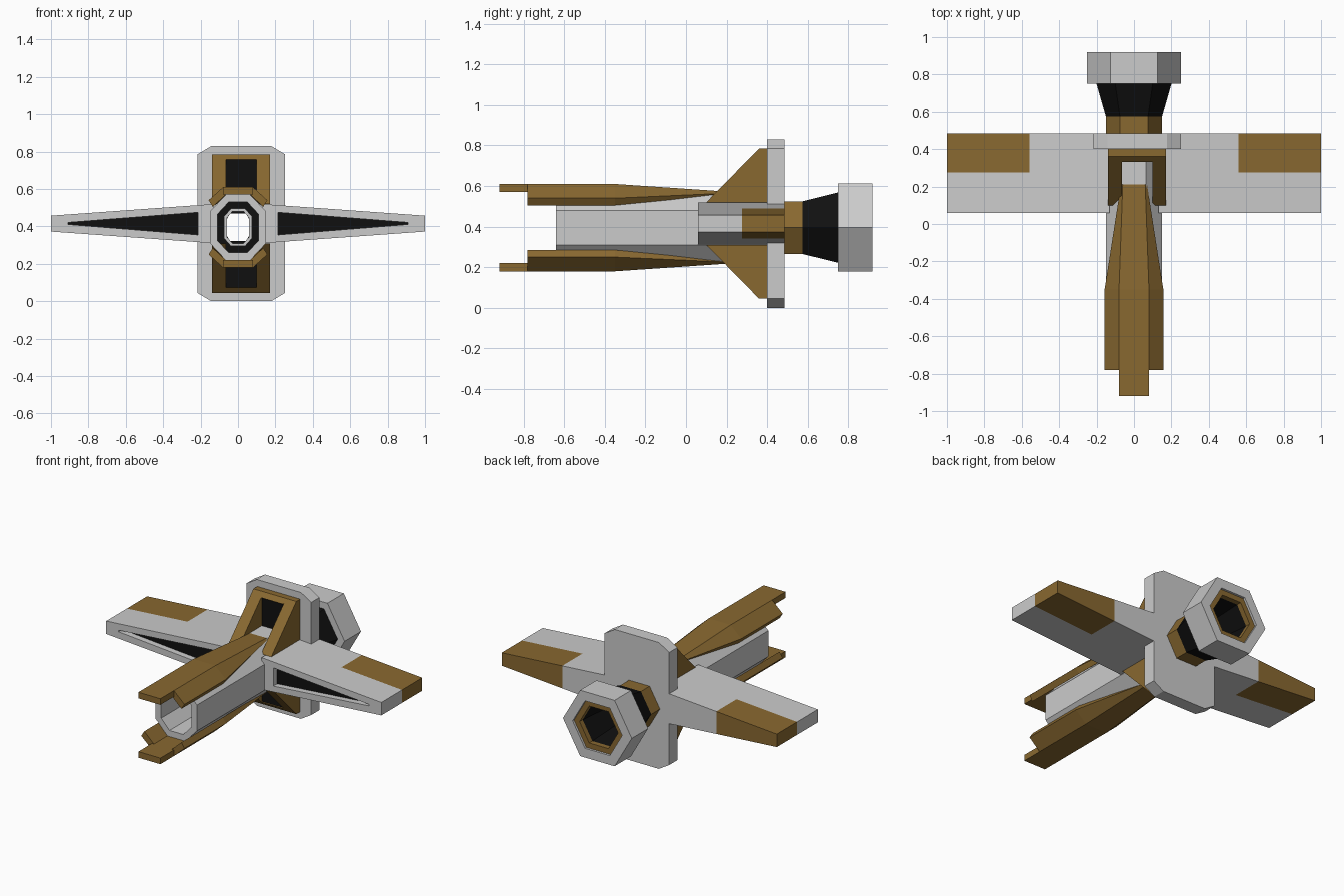
import bpy, bmesh, math

if "Cube" in bpy.data.objects:
    bpy.data.objects.remove(bpy.data.objects["Cube"])

AXIS = 0.395   # height of the barrel and engine axis
MID = 0.415    # height of the wing and intake mid-plane


def material(name, color):
    m = bpy.data.materials.new(name)
    m.diffuse_color = (*color, 1)
    m.use_nodes = True
    m.node_tree.nodes["Principled BSDF"].inputs["Base Color"].default_value = m.diffuse_color
    return m


BROWN = material("brown_paint", (0.25, 0.14, 0.03))
BLACK = material("dark_recess", (0.005, 0.005, 0.005))


def loft(name, rings, mat=None, cyclic=False, caps=True, floor_mat=None):
    """Skin a list of equally sized point rings; cyclic closes it into a tube."""
    bm = bmesh.new()
    vs = [[bm.verts.new(p) for p in r] for r in rings]
    n = len(rings[0])
    pairs = list(zip(vs, vs[1:])) + ([(vs[-1], vs[0])] if cyclic else [])
    for a, b in pairs:
        for i in range(n):
            j = (i + 1) % n
            bm.faces.new((a[i], a[j], b[j], b[i]))
    last = None
    if caps and not cyclic:
        bm.faces.new(vs[0][::-1])
        last = bm.faces.new(vs[-1])
    bmesh.ops.recalc_face_normals(bm, faces=bm.faces)
    if floor_mat:
        last.material_index = 1
    me = bpy.data.meshes.new(name)
    bm.to_mesh(me)
    bm.free()
    if mat or floor_mat:
        me.materials.append(mat)
    if floor_mat:
        me.materials.append(floor_mat)
    ob = bpy.data.objects.new(name, me)
    bpy.context.collection.objects.link(ob)
    return ob


def octagon(y, hx, hz, cx, cz, x0=0, z0=AXIS):
    """Box outline in xz with corners cut by cx, cz."""
    pts = [(hx, hz - cz), (hx - cx, hz), (cx - hx, hz), (-hx, hz - cz),
           (-hx, cz - hz), (cx - hx, -hz), (hx - cx, -hz), (hx, cz - hz)]
    return [(x0 + x, y, z0 + z) for x, z in pts]


def hexagon(y, r):
    return [(r * math.cos(i * math.pi / 3), y, AXIS + r * math.sin(i * math.pi / 3))
            for i in range(6)]


def extrude_x(name, profile, x1, x2, mat=None):
    return loft(name, [[(x, y, z) for y, z in profile] for x in (x1, x2)], mat)


# Bulkhead plate with a hole along the axis
plate = dict(hx=0.235, hz=0.415, cx=0.075, cz=0.045, x0=0.0175, z0=MID)
hole = dict(hx=0.07, hz=0.095, cx=0.035, cz=0.04)
loft("bulkhead", [octagon(0.4, **plate), octagon(0.485, **plate),
                  octagon(0.485, **hole), octagon(0.4, **hole)], cyclic=True)

# Hollow barrel, dark ring inside it and the narrow through tube
outer = dict(hx=0.15, hz=0.175, cx=0.085, cz=0.09)
inner = dict(hx=0.11, hz=0.135, cx=0.06, cz=0.065)
loft("barrel", [octagon(-0.64, **outer), octagon(0.4, **outer),
                octagon(0.4, **inner), octagon(-0.64, **inner)], cyclic=True)
loft("barrel_dark_ring", [octagon(0.3, **inner), octagon(0.33, **inner),
                          octagon(0.33, **hole), octagon(0.3, **hole)], BLACK, cyclic=True)
tube = dict(hx=0.075, hz=0.1, cx=0.037, cz=0.042)
bore = dict(hx=0.06, hz=0.085, cx=0.03, cz=0.035)
loft("bore_tube", [octagon(0.29, **tube), octagon(0.66, **tube),
                   octagon(0.66, **bore), octagon(0.29, **bore)], cyclic=True)


# Wings: recessed front slab, plain rear slab and painted rear tip
def wing_section(y, s, xa, xb):
    def half(x):
        return 0.104 - 0.0715 * (x - 0.14)
    return [(s * x, y, MID + k * half(x)) for x, k in ((xa, -1), (xb, -1), (xb, 1), (xa, 1))]


def slot(y, s):
    return [(s * x, y, MID + z) for x, z in
            ((0.215, -0.06), (0.91, -0.004), (0.91, 0.006), (0.215, 0.06))]


for side, s in (("left", -1), ("right", 1)):
    loft(side + "_wing_front", [wing_section(0.275, s, 0.13, 1), wing_section(0.06, s, 0.13, 1),
                                slot(0.06, s), slot(0.1, s)], floor_mat=BLACK)
    loft(side + "_wing_rear", [wing_section(y, s, 0.13, 0.56) for y in (0.275, 0.485)])
    loft(side + "_wing_tip_panel", [wing_section(y, s, 0.56, 1) for y in (0.275, 0.485)], BROWN)


# Long prongs wrapping the barrel, above and below
def chevron(y, pts, k):
    return [(x, y, AXIS + k * z) for x, z in pts]


full = [(-0.157, 0.145), (-0.08, 0.215), (0.08, 0.215), (0.157, 0.145),
        (0.135, 0.11), (0.065, 0.175), (-0.065, 0.175), (-0.135, 0.11)]
tip = [(-0.07, 0.17), (-0.06, 0.177), (0.06, 0.177), (0.07, 0.17),
       (0.065, 0.165), (0.055, 0.168), (-0.055, 0.168), (-0.065, 0.165)]
nose = [(-0.08, 0.175), (-0.08, 0.215), (0.08, 0.215), (0.08, 0.175)]

# Intake frames with dark back panels, above and below
wall = [(0.1, 0.105), (0.36, 0.37), (0.4, 0.37), (0.4, 0.105)]
lintel = [(0.332, 0.342), (0.36, 0.37), (0.4, 0.37), (0.4, 0.342)]
panel = [(0.34, 0.14), (0.34, 0.345), (0.4, 0.345), (0.4, 0.14)]

for place, k in (("upper", 1), ("lower", -1)):
    loft(place + "_prong", [chevron(-0.78, full, k), chevron(-0.35, full, k),
                            chevron(0.21, tip, k)], BROWN)
    loft(place + "_prong_nose", [chevron(y, nose, k) for y in (-0.92, -0.78)], BROWN)
    for label, prof, x1, x2, mat in (("intake_left_wall", wall, -0.14, -0.065, BROWN),
                                     ("intake_right_wall", wall, 0.098, 0.172, BROWN),
                                     ("intake_lintel", lintel, -0.065, 0.098, BROWN),
                                     ("intake_back", panel, -0.065, 0.098, BLACK)):
        extrude_x(place + "_" + label, [(y, MID + k * z) for y, z in prof], x1, x2, mat)

# Engine: neck, flared cone, outer ring and inner lip
for name, mat, rings in (
        ("engine_neck", BROWN, [(0.485, 0.15), (0.575, 0.15), (0.575, 0.1), (0.485, 0.1)]),
        ("engine_cone", BLACK, [(0.575, 0.15), (0.75, 0.2), (0.89, 0.142),
                                (0.6, 0.11), (0.6, 0.085), (0.575, 0.085)]),
        ("engine_ring", None, [(0.75, 0.25), (0.92, 0.25), (0.92, 0.18), (0.75, 0.18)]),
        ("engine_lip", BROWN, [(0.77, 0.18), (0.905, 0.18), (0.905, 0.14), (0.77, 0.14)])):
    loft(name, [hexagon(y, r) for y, r in rings], mat, cyclic=True)
